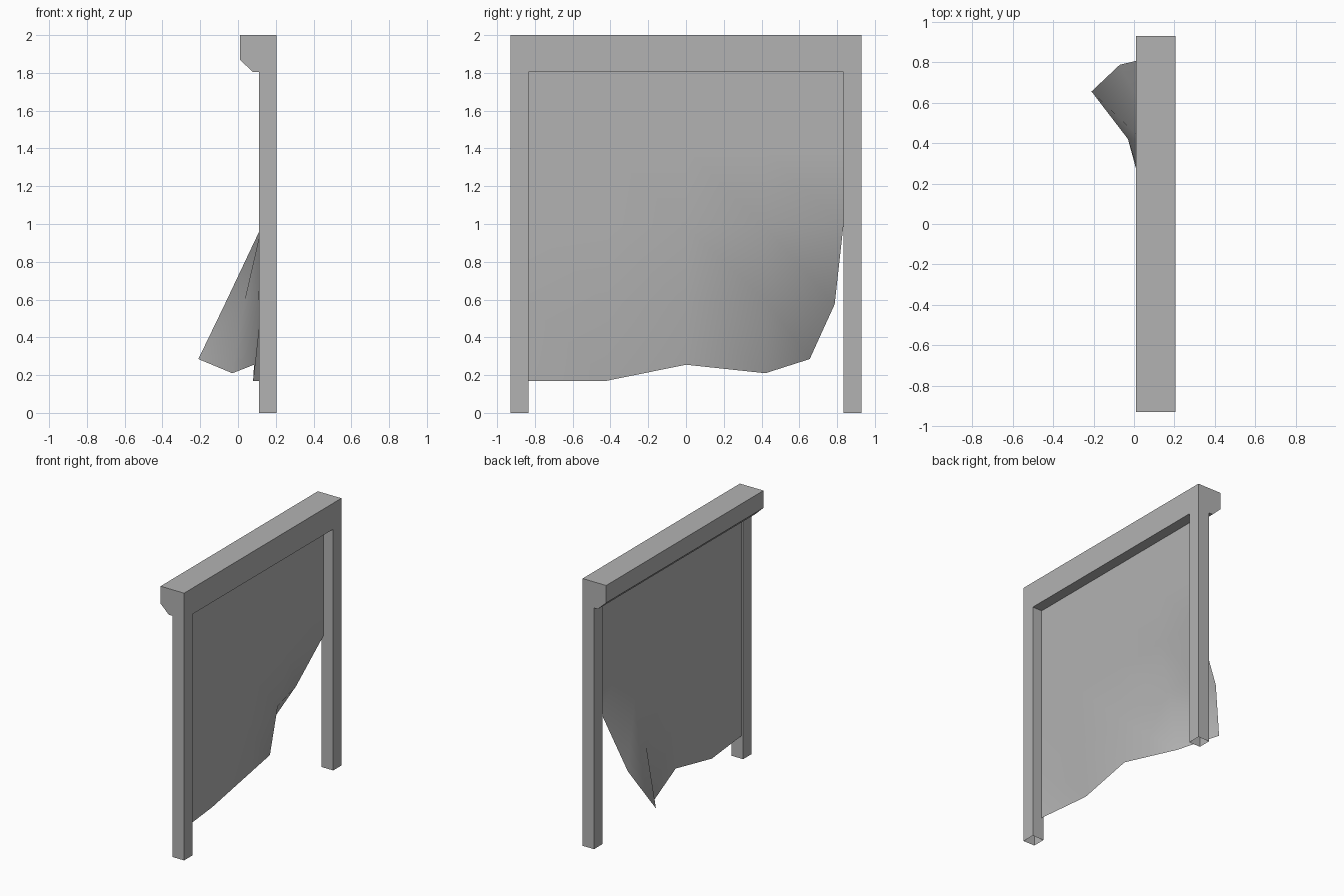
import bpy, bmesh
from math import radians

cube = bpy.data.objects.get("Cube")
if cube:
    bpy.data.objects.remove(cube, do_unlink=True)

grey = bpy.data.materials.new("plain grey")
grey.use_nodes = True
COLOUR = (0.45, 0.45, 0.45, 1)
grey.diffuse_color = COLOUR
grey.node_tree.nodes["Principled BSDF"].inputs["Base Color"].default_value = COLOUR


def add_object(name, bm):
    mesh = bpy.data.meshes.new(name)
    bm.to_mesh(mesh)
    bm.free()
    mesh.materials.append(grey)
    obj = bpy.data.objects.new(name, mesh)
    bpy.context.collection.objects.link(obj)
    return obj


OUTER, INNER, LINTEL = 0.93, 0.833, 1.805
POST_BACK, POST_FRONT = 0.11, 0.205

# Door frame: chamfered lintel profile swept along y, with posts pulled down
profile = [(0.01, 2), (POST_FRONT, 2), (POST_FRONT, LINTEL),
           (POST_BACK, LINTEL), (0.078, LINTEL), (0.01, 1.87)]
bm = bmesh.new()
rings = [[bm.verts.new((x, y, z)) for x, z in profile]
         for y in (-OUTER, -INNER, INNER, OUTER)]
post_tops = []
for s, (a, b) in enumerate(zip(rings, rings[1:])):
    for i in range(len(profile)):
        j = (i + 1) % len(profile)
        face = bm.faces.new((a[i], a[j], b[j], b[i]))
        if i == 2 and s != 1:
            post_tops.append(face)
bm.faces.new(rings[0])
bm.faces.new(rings[-1][::-1])
bmesh.ops.recalc_face_normals(bm, faces=bm.faces)
for top in post_tops:
    foot = bmesh.ops.extrude_discrete_faces(bm, faces=[top])["faces"][0]
    for v in foot.verts:
        v.co.z = 0
    bm.faces.remove(foot)   # hollow foot
bmesh.ops.remove_doubles(bm, verts=bm.verts, dist=0.0001)
bmesh.ops.recalc_face_normals(bm, faces=bm.faces)
add_object("door_frame", bm)

# Door sheet: coarse grid with one lower corner kicked inward
N = 4
SHEET_X, BOTTOM = 0.125, 0.17
dents = {  # (column, row): bent position
    (1, 0): (0.08, -0.42, 0.17),
    (2, 0): (0.085, 0, 0.255),
    (3, 0): (-0.03, 0.42, 0.21),
    (4, 0): (-0.21, 0.655, 0.285),
    (2, 1): (0.107, 0, 0.58),
    (3, 1): (0.035, 0.42, 0.595),
    (4, 1): (-0.07, 0.787, 0.575),
}
bm = bmesh.new()
grid = {}
for c in range(N + 1):
    for r in range(N + 1):
        flat = (SHEET_X, -INNER + 2 * INNER * c / N, BOTTOM + (LINTEL - BOTTOM) * r / N)
        grid[c, r] = bm.verts.new(dents.get((c, r), flat))
for c in range(N):
    for r in range(N):
        low, right = grid[c, r], grid[c + 1, r]
        left, high = grid[c, r + 1], grid[c + 1, r + 1]
        bm.faces.new((low, right, left))
        bm.faces.new((right, high, left))
sheet = add_object("bent_door_sheet", bm)
bpy.ops.object.select_all(action='DESELECT')
sheet.select_set(True)
bpy.context.view_layer.objects.active = sheet
bpy.ops.object.shade_smooth_by_angle(angle=radians(60))
